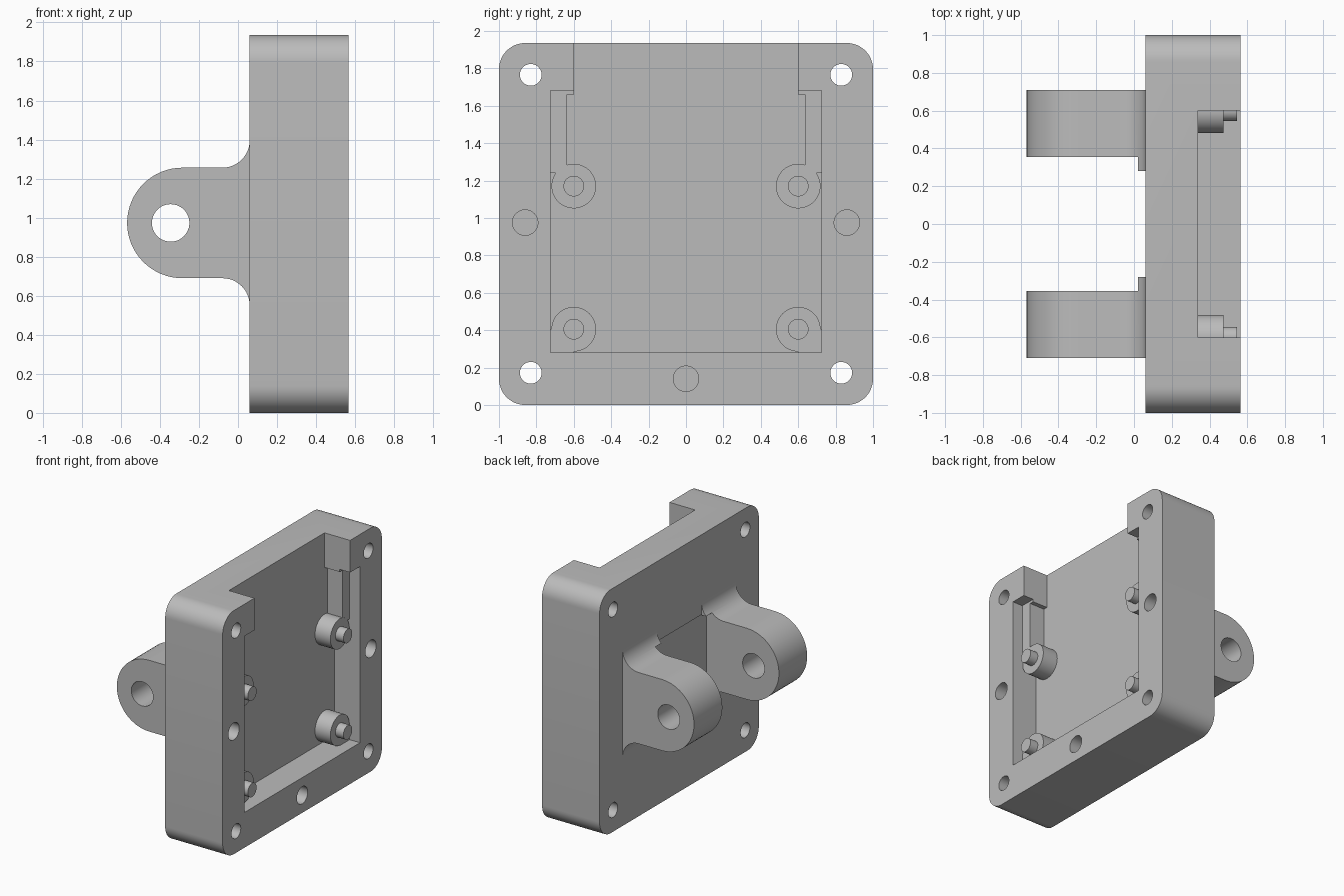
import bpy, bmesh, math
from mathutils import Vector

old = bpy.data.objects.get("Cube")
if old:
    bpy.data.objects.remove(old, do_unlink=True)

grey = bpy.data.materials.new("plain grey")
grey.use_nodes = True
grey.diffuse_color = (0.5, 0.5, 0.5, 1)
grey.node_tree.nodes["Principled BSDF"].inputs["Base Color"].default_value = (0.5, 0.5, 0.5, 1)

FACE, FLOOR, BACK, STEP = 0.565, 0.34, 0.06, 0.475


def prism(name, points, offset):
    """Extrude a planar loop of 3D points by an offset vector."""
    bm = bmesh.new()
    face = bm.faces.new([bm.verts.new(p) for p in points])
    out = bmesh.ops.extrude_face_region(bm, geom=[face])
    verts = [g for g in out["geom"] if isinstance(g, bmesh.types.BMVert)]
    bmesh.ops.translate(bm, verts=verts, vec=Vector(offset))
    bmesh.ops.recalc_face_normals(bm, faces=bm.faces)
    mesh = bpy.data.meshes.new(name)
    bm.to_mesh(mesh)
    bm.free()
    mesh.materials.append(grey)
    obj = bpy.data.objects.new(name, mesh)
    bpy.context.collection.objects.link(obj)
    return obj


def box(name, x, y, z):
    points = [(x[0], y[i], z[j]) for i, j in ((0, 0), (1, 0), (1, 1), (0, 1))]
    return prism(name, points, (x[1] - x[0], 0, 0))


def arc(cu, cv, r, start, end, steps):
    angles = [math.radians(start + (end - start) * i / steps) for i in range(steps + 1)]
    return [(cu + r * math.cos(a), cv + r * math.sin(a)) for a in angles]


def rod_x(name, y, z, r, x0, x1):
    """Cylinder along x."""
    return prism(name, [(x0, u, v) for u, v in arc(y, z, r, 0, 360, 48)[:-1]], (x1 - x0, 0, 0))


def boolean(target, cutters, operation="DIFFERENCE"):
    for cutter in cutters:
        mod = target.modifiers.new("bool", "BOOLEAN")
        mod.operation = operation
        mod.solver = "EXACT"
        mod.object = cutter
        bpy.context.view_layer.update()
        mesh = bpy.data.meshes.new_from_object(
            target.evaluated_get(bpy.context.evaluated_depsgraph_get()))
        target.modifiers.clear()
        target.data = mesh
        bpy.data.objects.remove(cutter, do_unlink=True)


# Housing plate with rounded corners
R, TOP = 0.14, 1.935
outline = (arc(1 - R, R, R, -90, 0, 12) + arc(1 - R, TOP - R, R, 0, 90, 12)
           + arc(R - 1, TOP - R, R, 90, 180, 12) + arc(R - 1, R, R, 180, 270, 12))
housing = prism("housing", [(BACK, u, v) for u, v in outline], (FACE - BACK, 0, 0))

# Cavity, open slot at the top, shallow recess between the lugs
cutters = [box("cavity", (FLOOR, 0.7), (-0.725, 0.725), (0.28, 1.68)),
           box("slot", (FLOOR, 0.7), (-0.6, 0.6), (1.6, 2.1)),
           box("recess", (0, BACK + 0.01), (-0.355, 0.355), (0.65, 1.3)),
           rod_x("lower_hole", 0, 0.14, 0.068, 0.36, 0.7)]
for s in (-1, 1):
    cutters.append(rod_x("side_hole", s * 0.86, 0.975, 0.068, 0.36, 0.7))
    for z in (0.172, 1.765):
        cutters.append(rod_x("screw_hole", s * 0.83, z, 0.058, -0.1, 0.7))
boolean(housing, cutters)

# Lug profile: rounded nose, then concave flares into the plate
MID, HALF, FLARE = 0.973, 0.283, 0.14
nose = arc(-0.285, MID, HALF, 90, 270, 32)
low = arc(BACK - FLARE, MID - HALF - FLARE, FLARE, 90, 0, 12)
high = arc(BACK - FLARE, MID + HALF + FLARE, FLARE, 0, -90, 12)
profile = nose + low + [(BACK + 0.02, low[-1][1]), (BACK + 0.02, high[0][1])] + high

parts = [housing]
for s, side in ((-1, "right"), (1, "left")):
    lug = prism("lug_" + side, [(u, s * 0.28, v) for u, v in profile], (0, s * 0.43, 0))
    # Clearance leaves only the flare tips on the inner side
    clearance = box("clearance", (-0.8, BACK + 0.01), sorted((s * 0.1, s * 0.355)), (0.65, 1.297))
    trim = box("trim", (-0.8, 0.02), sorted((s * 0.1, s * 0.355)), (0.4, 1.6))
    pin_hole = prism("pin_hole", [(u, s * 0.1, v) for u, v in arc(-0.345, MID, 0.096, 0, 360, 48)[:-1]],
                     (0, s * 0.8, 0))
    boolean(lug, [clearance, trim, pin_hole])
    parts.append(lug)

    # Standoffs with locating pins
    for z, level in ((0.405, "lower"), (1.17, "upper")):
        parts.append(rod_x(f"{level}_standoff_{side}", s * 0.6, z, 0.119, FLOOR - 0.01, STEP))
        parts.append(rod_x(f"{level}_pin_{side}", s * 0.6, z, 0.055, STEP - 0.01, 0.545))

    # Ledges beside the standoffs
    for name, y0, z in (("corner_ledge", 0.6, (0.275, 0.405)),
                        ("side_ledge", 0.635, (1.24, 1.685)),
                        ("top_ledge", 0.6, (1.66, 1.685))):
        parts.append(box(f"{name}_{side}", (FLOOR - 0.01, STEP - 0.001),
                         sorted((s * y0, s * 0.73)), z))

# Smooth curved walls, keep edges sharp
bpy.ops.object.select_all(action="DESELECT")
for obj in parts:
    obj.select_set(True)
bpy.context.view_layer.objects.active = housing
bpy.ops.object.shade_smooth_by_angle(angle=math.radians(30))
